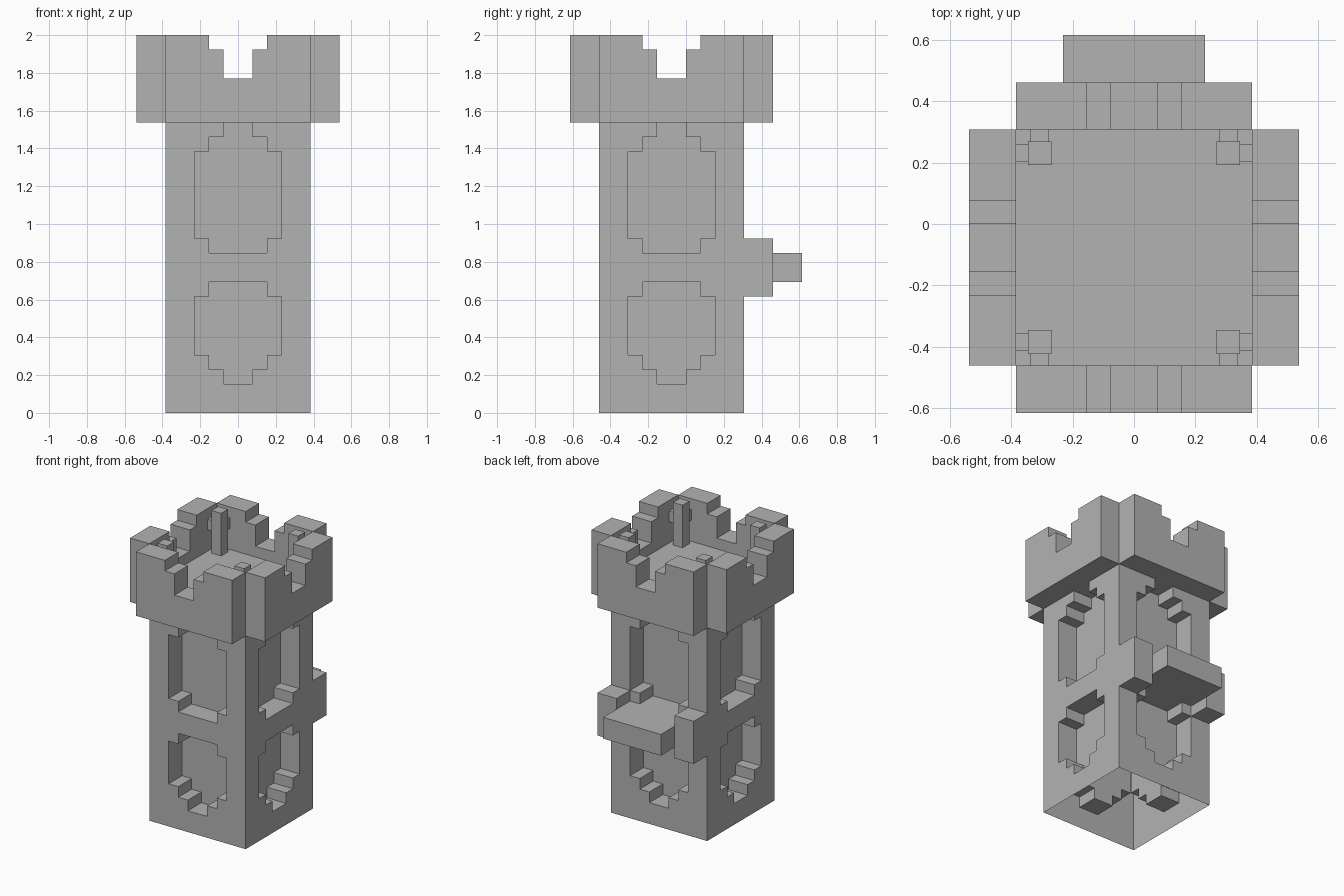
import bpy, bmesh
from math import pi
from mathutils import Matrix, Vector

cube = bpy.data.objects.get("Cube")
if cube:
    bpy.data.objects.remove(cube, do_unlink=True)

U = 2 / 26                      # one block
CENTRE = Vector((0, -1, 0))     # tower axis, in blocks

stone = bpy.data.materials.new("grey stone")
stone.use_nodes = True
stone.diffuse_color = (0.45, 0.45, 0.45, 1)
stone.node_tree.nodes["Principled BSDF"].inputs["Base Color"].default_value = (0.45, 0.45, 0.45, 1)


def finish(name, bm):
    """Turn a bmesh in blocks around the tower axis into a scaled object."""
    bmesh.ops.recalc_face_normals(bm, faces=bm.faces)
    bmesh.ops.translate(bm, verts=bm.verts, vec=CENTRE)
    bmesh.ops.scale(bm, verts=bm.verts, vec=(U, U, U))
    mesh = bpy.data.meshes.new(name)
    bm.to_mesh(mesh)
    bm.free()
    mesh.materials.append(stone)
    ob = bpy.data.objects.new(name, mesh)
    bpy.context.collection.objects.link(ob)
    return ob


def prism(name, half, near, far, side=0):
    """Mirror a half outline (width, height), extrude it outwards on one side."""
    outline = half + [(-w, z) for w, z in reversed(half)]
    bm = bmesh.new()
    face = bm.faces.new([bm.verts.new((w, -near, z)) for w, z in outline])
    ext = bmesh.ops.extrude_face_region(bm, geom=[face], use_keep_orig=True)
    moved = [v for v in ext["geom"] if isinstance(v, bmesh.types.BMVert)]
    bmesh.ops.translate(bm, verts=moved, vec=(0, near - far, 0))
    bm.transform(Matrix.Rotation(side * pi / 2, 4, "Z"))
    return finish(name, bm)


def box(name, centre, size):
    bm = bmesh.new()
    bmesh.ops.create_cube(bm, size=1)
    bmesh.ops.scale(bm, verts=bm.verts, vec=size)
    bmesh.ops.translate(bm, verts=bm.verts, vec=centre)
    return finish(name, bm)


# Tower shaft with stepped window recesses on all four sides
tower = box("tower_shaft", (0, 0, 11), (10, 10, 22))
lower_window = [(1, 2), (1, 3), (2, 3), (2, 4), (3, 4), (3, 8), (2, 8), (2, 9)]
upper_window = [(2, 11), (2, 12), (3, 12), (3, 18), (2, 18), (2, 19), (1, 19), (1, 20)]
cutters = []
for side in range(4):
    for shape in (lower_window, upper_window):
        cutter = prism("window_cutter", shape, 3.02, 6, side)
        cutter.hide_render = True
        mod = tower.modifiers.new("window", "BOOLEAN")
        mod.operation, mod.solver, mod.object = "DIFFERENCE", "EXACT", cutter
        cutters.append(cutter)
carved = bpy.data.meshes.new_from_object(
    tower.evaluated_get(bpy.context.evaluated_depsgraph_get()))
tower.modifiers.clear()
tower.data = carved
for cutter in cutters:
    bpy.data.objects.remove(cutter, do_unlink=True)

# The shaft is open underneath
bm = bmesh.new()
bm.from_mesh(carved)
base = [f for f in bm.faces if f.normal.z < -0.9 and f.calc_center_median().z < 0.01]
bmesh.ops.delete(bm, geom=base, context="FACES")
bm.to_mesh(carved)
bm.free()

# Overhanging battlement walls with a stepped notch
battlement = [(5, 20), (5, 26), (2, 26), (2, 25), (1, 25), (1, 23)]
for side, label in enumerate(("front", "left", "back", "right")):
    prism(label + "_battlement", battlement, 5, 7, side)

# Balcony at the back
prism("balcony_floor", [(3, 9), (3, 11)], 5, 9, 2)
for s, label in ((1, "left"), (-1, "right")):
    box(label + "_balcony_block", (4 * s, 6, 10), (2, 2, 4))

# Corner posts on the roof, braced to the walls
for sx, across in ((1, "left"), (-1, "right")):
    for sy, along in ((-1, "front"), (1, "back")):
        label = along + "_" + across
        box(label + "_post", (4 * sx, 4 * sy, 24), (1, 1, 4))
        box(label + "_side_brace", (4.75 * sx, 4 * sy, 24.5), (0.5, 0.75, 1))
        box(label + "_end_brace", (4 * sx, 4.75 * sy, 24.5), (0.75, 0.5, 1))
